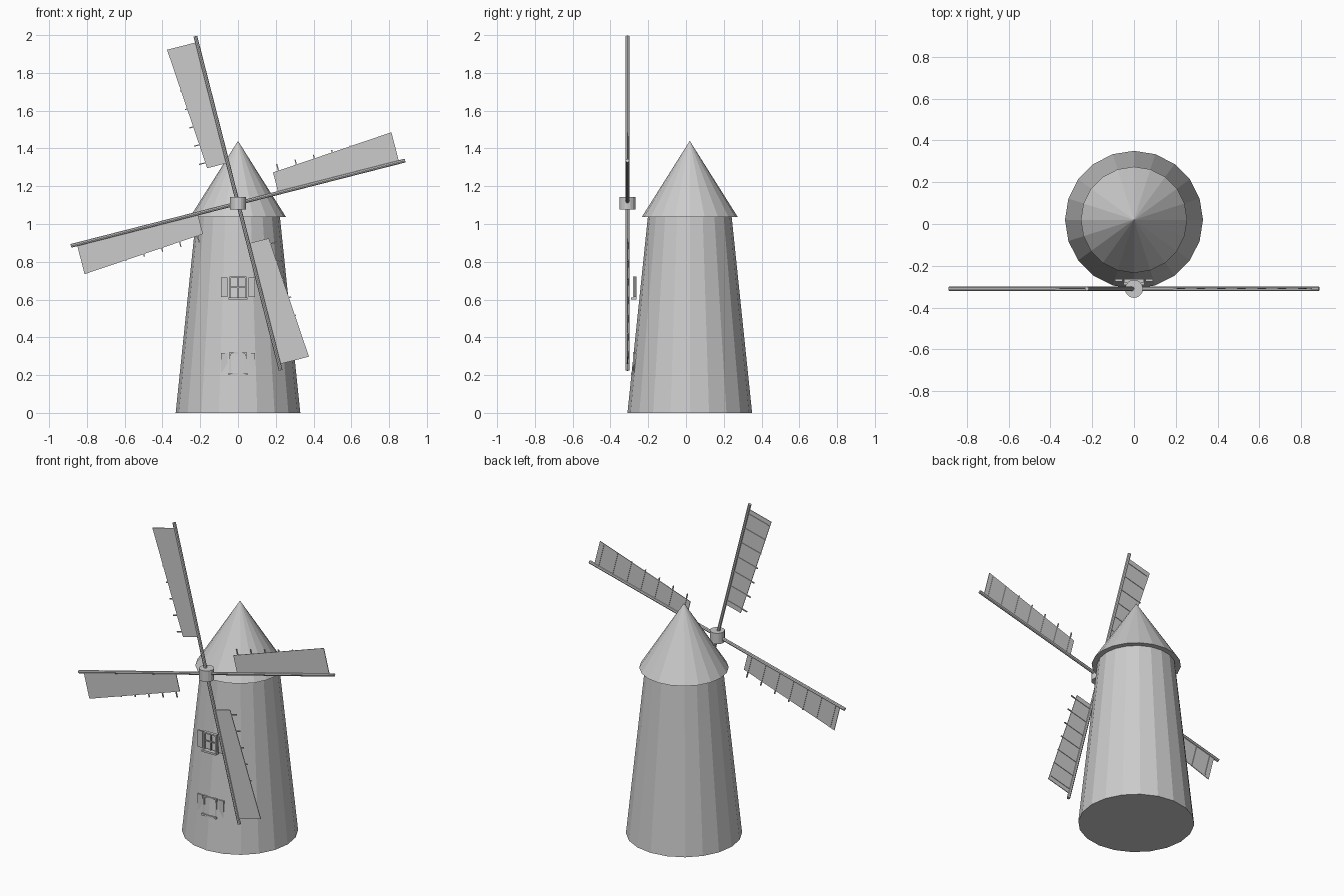
import bpy, bmesh, math
from mathutils import Matrix, Vector

if "Cube" in bpy.data.objects:
    bpy.data.objects.remove(bpy.data.objects["Cube"])

grey = bpy.data.materials.new("plain grey")
grey.diffuse_color = (0.6, 0.6, 0.6, 1)
grey.use_nodes = True
grey.node_tree.nodes["Principled BSDF"].inputs["Base Color"].default_value = grey.diffuse_color


def finish(name, bm):
    bmesh.ops.recalc_face_normals(bm, faces=bm.faces)
    me = bpy.data.meshes.new(name)
    bm.to_mesh(me)
    bm.free()
    me.materials.append(grey)
    ob = bpy.data.objects.new(name, me)
    bpy.context.collection.objects.link(ob)
    return ob


def cone(bm, sides, r1, r2, base, height, m=Matrix()):
    t = Matrix.Translation(Vector(base) + Vector((0, 0, height / 2)))
    bmesh.ops.create_cone(bm, cap_ends=True, segments=sides, radius1=r1,
                          radius2=r2, depth=height, matrix=m @ t)


def box(bm, x, y, z, m=Matrix()):
    """Box from (low, high) pairs on each axis."""
    lo, hi = zip(x, y, z)
    size = [b - a for a, b in zip(lo, hi)]
    mid = [(a + b) / 2 for a, b in zip(lo, hi)]
    bmesh.ops.create_cube(bm, size=1, matrix=m @ Matrix.Translation(mid)
                          @ Matrix.Diagonal((*size, 1)))


# Tower and cap
bm = bmesh.new()
cone(bm, 20, 0.33, 0.222, (0, 0.02, 0), 1.037)
finish("tower", bm)
bm = bmesh.new()
cone(bm, 20, 0.254, 0.0, (0, 0.02, 1.037), 0.403)
finish("cap", bm)

# Hub, a short upright drum in front of the cap
HUB = Vector((0, -0.31, 1.11))
bm = bmesh.new()
cone(bm, 16, 0.043, 0.043, HUB - Vector((0, 0, 0.034)), 0.068)
finish("hub", bm)

# Four sails: spar, tapered panel on one side, seven cross battens
for k in range(4):
    m = Matrix.Translation(HUB) @ Matrix.Rotation(-0.25 + k * math.pi / 2, 4, 'Y')
    bm = bmesh.new()
    cone(bm, 8, 0.010, 0.010, (0, 0, 0), 0.913, m)
    finish(f"sail_spar_{k + 1}", bm)

    bm = bmesh.new()
    box(bm, (-0.163, 0), (-0.002, 0.002), (0.22, 0.88))
    for v in bm.verts:
        if v.co.x < -0.1 and v.co.z < 0.5:
            v.co.x = -0.112
    bm.transform(m)
    finish(f"sail_panel_{k + 1}", bm)

    bm = bmesh.new()
    for i in range(7):
        u = 0.25 + 0.1 * i
        box(bm, (-0.15, 0), (-0.0015, 0.005), (u - 0.003, u + 0.003), m)
    finish(f"sail_battens_{k + 1}", bm)

# Two identical windows; the lower one is mostly sunk into the tower
for name, z in (("upper", 0.60), ("lower", 0.20)):
    bm = bmesh.new()
    for s in (-1, 1):
        box(bm, sorted((s * 0.037, s * 0.046)), (-0.281, -0.262), (z + 0.012, z + 0.122))
    box(bm, (-0.046, 0.046), (-0.281, -0.262), (z + 0.113, z + 0.122))
    box(bm, (-0.003, 0.003), (-0.272, -0.264), (z + 0.012, z + 0.113))
    box(bm, (-0.037, 0.037), (-0.272, -0.264), (z + 0.062, z + 0.068))
    finish(f"{name}_window_frame", bm)

    bm = bmesh.new()
    box(bm, (-0.05, 0.05), (-0.291, -0.262), (z, z + 0.012))
    finish(f"{name}_window_sill", bm)

    bm = bmesh.new()
    for s in (-1, 1):
        box(bm, sorted((s * 0.055, s * 0.09)), (-0.274, -0.264), (z + 0.014, z + 0.118))
    finish(f"{name}_window_shutters", bm)
